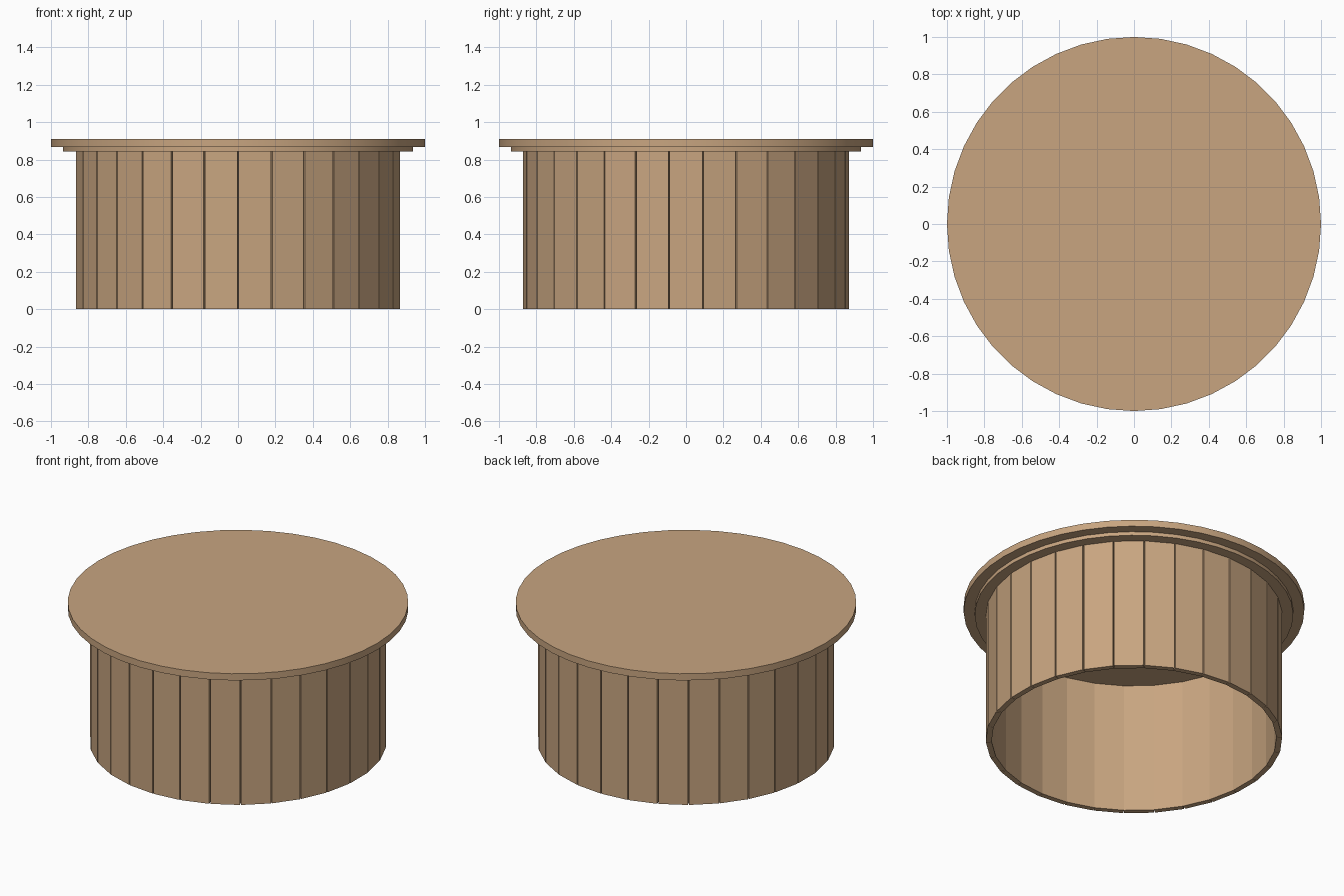
import bpy, bmesh, math
from mathutils import Matrix

if "Cube" in bpy.data.objects:
    bpy.data.objects.remove(bpy.data.objects["Cube"])

# One plain wood colour
wood = bpy.data.materials.new("tan wood")
wood.diffuse_color = (0.578, 0.376, 0.216, 1)
wood.use_nodes = True
wood.node_tree.nodes["Principled BSDF"].inputs["Base Color"].default_value = wood.diffuse_color


def add_object(name, bm):
    mesh = bpy.data.meshes.new(name)
    bm.to_mesh(mesh)
    bm.free()
    mesh.materials.append(wood)
    obj = bpy.data.objects.new(name, mesh)
    bpy.context.collection.objects.link(obj)
    bpy.context.view_layer.objects.active = obj
    bpy.ops.object.select_all(action='DESELECT')
    obj.select_set(True)
    bpy.ops.object.shade_smooth_by_angle(angle=math.radians(30))
    return obj


def disc(name, radius, z0, z1, sides=44):
    bm = bmesh.new()
    bmesh.ops.create_cone(bm, cap_ends=True, segments=sides, radius1=radius,
                          radius2=radius, depth=z1 - z0,
                          matrix=Matrix.Translation((0, 0, (z0 + z1) / 2)))
    return add_object(name, bm)


# Table top and the smaller disc under it
disc("table_top", 1.0, 0.867, 0.91)
disc("under_disc", 0.935, 0.843, 0.867)

# Ring of upright staves: flat boards touching inside, with open seams outside
COUNT, R_IN, R_OUT, HEIGHT = 30, 0.832, 0.866, 0.843
width = 2 * R_IN * math.tan(math.pi / COUNT)
bm = bmesh.new()
for i in range(COUNT):
    place = (Matrix.Rotation(2 * math.pi * i / COUNT, 4, 'Z')
             @ Matrix.Translation(((R_IN + R_OUT) / 2, 0, HEIGHT / 2))
             @ Matrix.Diagonal((R_OUT - R_IN, width, HEIGHT, 1)))
    bmesh.ops.create_cube(bm, size=1, matrix=place)
add_object("base_staves", bm)
